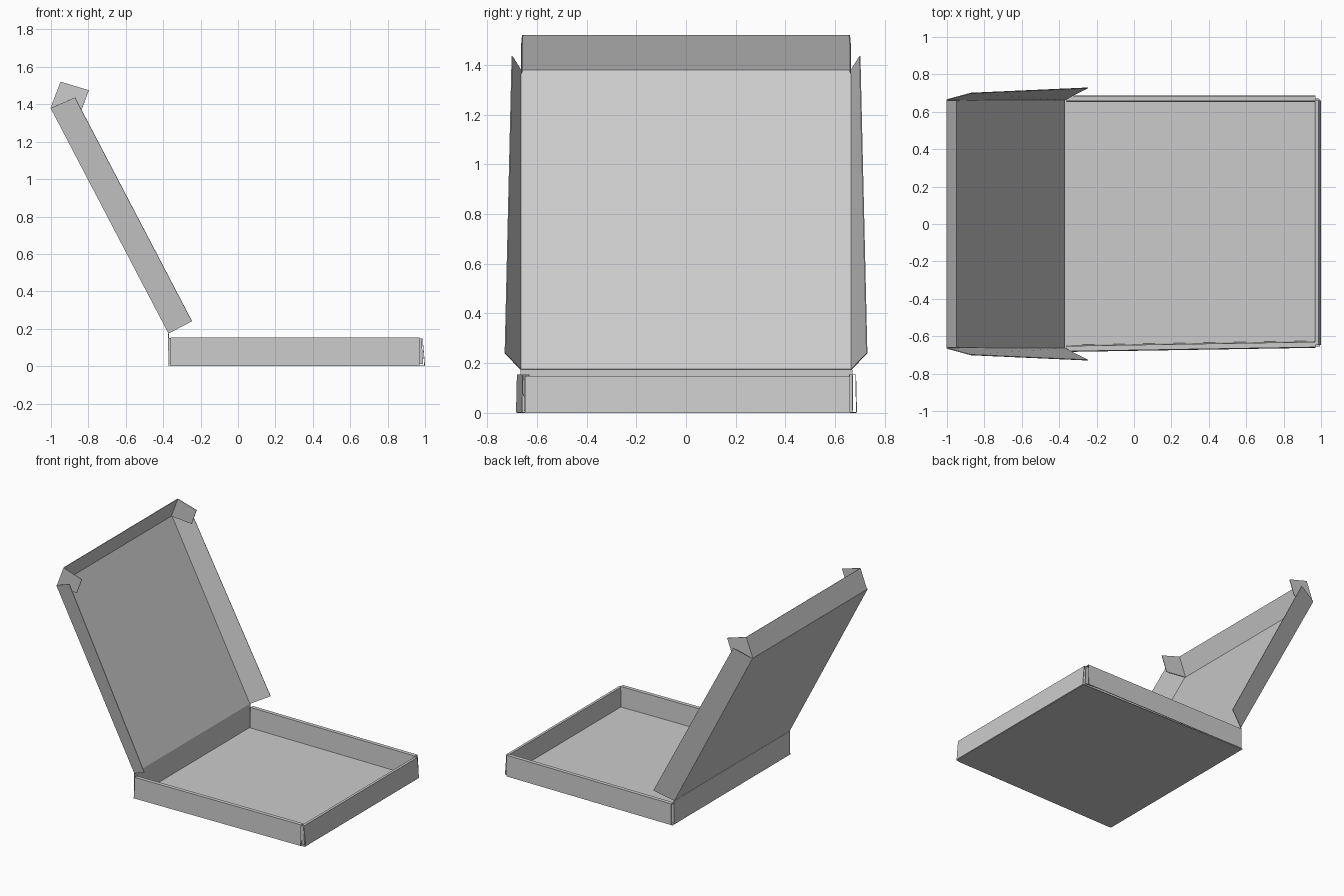
import bpy, bmesh
from mathutils import Vector

if "Cube" in bpy.data.objects:
    bpy.data.objects.remove(bpy.data.objects["Cube"])

T = 0.004  # cardboard thickness


def sheet(name, *rows):
    """Thin folded card: quads lofted between polylines of equal length."""
    bm = bmesh.new()
    grid = [[bm.verts.new(p) for p in row] for row in rows]
    for a, b in zip(grid, grid[1:]):
        for i in range(len(a) - 1):
            bm.faces.new((a[i], a[i + 1], b[i + 1], b[i]))
    bmesh.ops.recalc_face_normals(bm, faces=bm.faces)
    me = bpy.data.meshes.new(name)
    bm.to_mesh(me)
    bm.free()
    ob = bpy.data.objects.new(name, me)
    bpy.context.collection.objects.link(ob)
    mod = ob.modifiers.new("card", 'SOLIDIFY')
    mod.thickness = T
    mod.offset = 0
    return ob


B = T / 2          # height of the bottom sheet
XB, XF = -0.37, 0.995
HINGE = 0.175

# Tray floor and back wall
sheet("tray_floor", [(XB, -0.68, B), (XF, -0.655, B)], [(XB, 0.685, B), (XF, 0.665, B)])
sheet("tray_back_wall", [(XB, -0.665, B), (XB, 0.67, B)],
      [(XB - 0.002, -0.665, HINGE), (XB - 0.002, 0.67, HINGE)])


# Folded double walls of the tray: outer skin, top fold, inner skin
def side_profile(x, y, s):
    return [(x, y, B), (x, y - s * 0.003, 0.153), (x, y - s * 0.028, 0.153), (x, y - s * 0.033, 0.008)]


sheet("tray_left_wall", side_profile(-0.36, 0.686, 1), side_profile(0.97, 0.686, 1))
sheet("tray_right_wall", side_profile(-0.36, -0.682, -1), side_profile(0.97, -0.660, -1))


def front_profile(y):
    return [(XF + 0.003, y, B), (0.986, y, 0.147), (0.97, y, 0.147), (0.966, y, 0.008)]


sheet("tray_front_wall", front_profile(-0.648), front_profile(0.66))

# Corner tabs tucked between the skins of the side walls
for s, side in ((1, "left"), (-1, "right")):
    yb, yf = s * 0.67, (0.67 if s > 0 else -0.645)
    sheet(f"back_tab_{side}", [(XB, yb, 0.01), (XB, yb, 0.15)],
          [(-0.22, yb, 0.015), (-0.22, yb, 0.14)])
    sheet(f"front_tab_{side}", [(0.99, yf, 0.01), (0.982, yf, 0.145)],
          [(0.84, yf, 0.015), (0.84, yf, 0.135)])

# Lid: s runs up from the hinge, h is the distance off its inner face
d = Vector((-0.63, 0, 1.205)).normalized()
n = Vector((d.z, 0, -d.x))
LEN, W = 1.36, 0.665


def lid(s, y, h):
    return Vector((XB, y, HINGE)) + d * s + n * h


sheet("lid_panel", [lid(0, -W, 0), lid(LEN, -W, 0)], [lid(0, W, 0), lid(LEN, W, 0)])

# Lid front flap
flap = Vector((0.053, 0, 0.14))
sheet("lid_front_flap", [lid(LEN, -0.655, 0), lid(LEN, 0.66, 0)],
      [lid(LEN, -0.655, 0) + flap, lid(LEN, 0.66, 0) + flap])

for s, side in ((1, "left"), (-1, "right")):
    # Flared lid side flaps
    sheet(f"lid_{side}_flap", [lid(0, s * W, 0), lid(LEN, s * W, 0)],
          [lid(0, s * 0.728, 0.14), lid(LEN - 0.01, s * 0.7, 0.14)])
    # Corner tabs folded back from the front flap
    a = lid(LEN, s * 0.658, 0)
    reach = Vector((0.15, s * 0.004, -0.045))
    sheet(f"lid_{side}_tab", [a, a + flap],
          [a + reach + Vector((0.012, 0, 0.03)), a + flap + reach])
